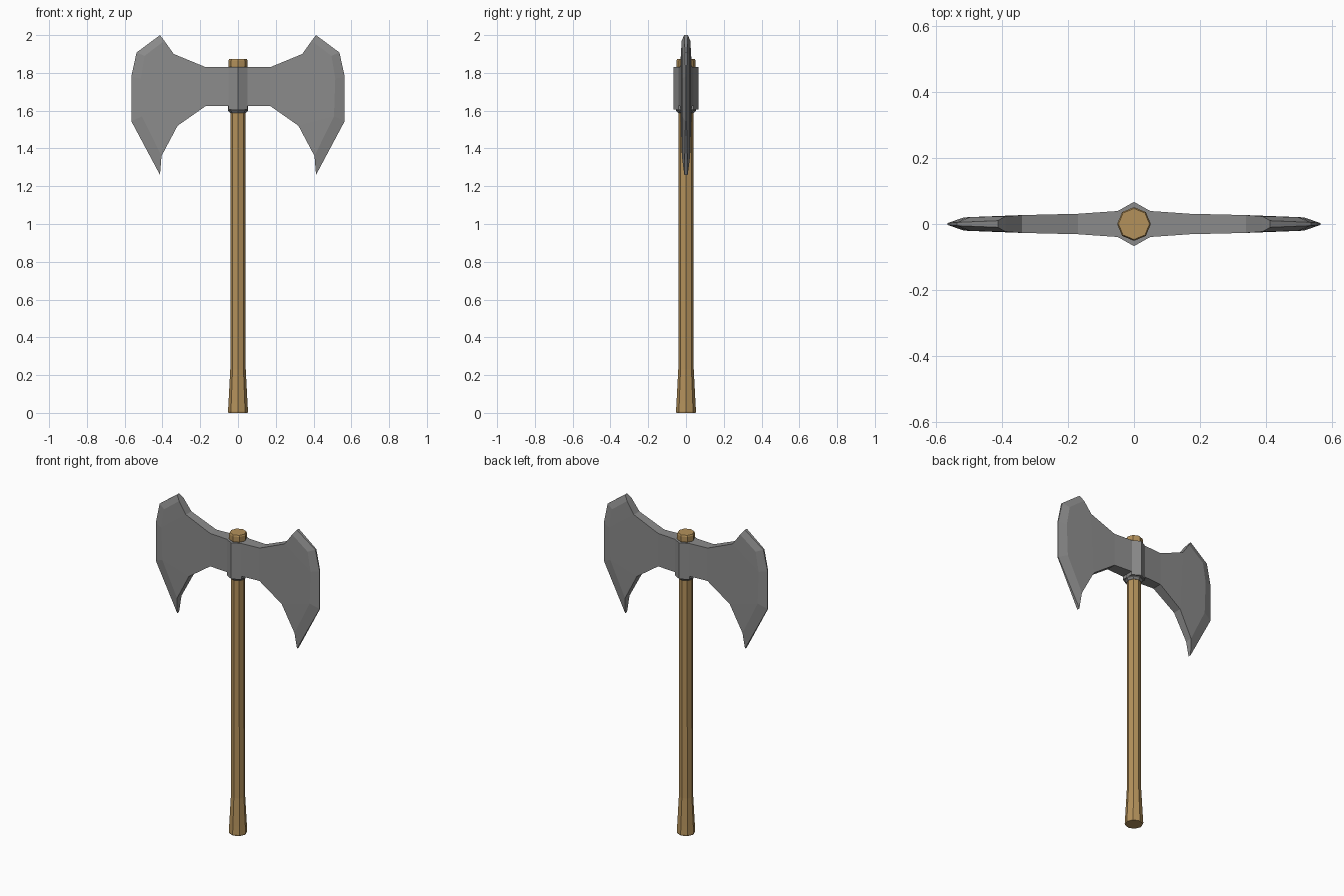
import bpy, bmesh, math

if "Cube" in bpy.data.objects:
    bpy.data.objects.remove(bpy.data.objects["Cube"])


def material(name, rgb):
    m = bpy.data.materials.new(name)
    m.diffuse_color = (*rgb, 1)
    m.use_nodes = True
    m.node_tree.nodes["Principled BSDF"].inputs["Base Color"].default_value = m.diffuse_color
    return m


wood = material("wood", (0.455, 0.285, 0.105))
steel = material("steel", (0.26, 0.26, 0.26))


def finish(name, bm, mat):
    bmesh.ops.recalc_face_normals(bm, faces=bm.faces)
    mesh = bpy.data.meshes.new(name)
    bm.to_mesh(mesh)
    bm.free()
    mesh.materials.append(mat)
    ob = bpy.data.objects.new(name, mesh)
    bpy.context.collection.objects.link(ob)


def loft(name, rings, mat):
    """Stack equal-sized rings of points, capped at both ends."""
    bm = bmesh.new()
    vs = [[bm.verts.new(p) for p in ring] for ring in rings]
    n = len(vs[0])
    for a, b in zip(vs, vs[1:]):
        for i in range(n):
            j = (i + 1) % n
            bm.faces.new((a[i], a[j], b[j], b[i]))
    bm.faces.new(vs[0])
    bm.faces.new(vs[-1])
    finish(name, bm, mat)


def octagon(r, z):
    return [(r * math.cos(i * math.pi / 4), r * math.sin(i * math.pi / 4), z) for i in range(8)]


# Wooden handle with flared foot and knob on top
loft("handle", [octagon(r, z) for r, z in [
    (0.051, 0), (0.053, 0.008), (0.050, 0.06), (0.041, 0.23), (0.040, 1.60), (0.040, 1.82),
    (0.046, 1.825), (0.051, 1.835), (0.051, 1.865), (0.047, 1.873)]], wood)

# Metal socket and the collar below it
socket = [(0, -0.067), (0.05, -0.039), (0.05, 0.039), (0, 0.067), (-0.05, 0.039), (-0.05, -0.039)]
loft("socket", [[(x, y, z) for x, y in socket] for z in (1.605, 1.83)], steel)
loft("collar", [octagon(r, z) for r, z in [(0.042, 1.588), (0.052, 1.60), (0.052, 1.63)]], steel)

# Blade points: x, z, half thickness
top = [(0.04, 1.83, 0.040), (0.17, 1.83, 0.031), (0.34, 1.90, 0.027)]
bottom = [(0.04, 1.625, 0.040), (0.17, 1.625, 0.031), (0.32, 1.52, 0.027)]
ridge = [(0.39, 1.97, 0.023), (0.495, 1.89, 0.021), (0.515, 1.77, 0.020),
         (0.508, 1.57, 0.020), (0.405, 1.36, 0.022)]
edge = [(0.413, 2.0, 0.010), (0.537, 1.908, 0.005), (0.565, 1.78, 0.003),
        (0.565, 1.545, 0.003), (0.413, 1.26, 0.009)]


def blade(name, sx):
    bm = bmesh.new()
    sides = []
    for sy in (-1, 1):
        t, b, r, e = [[bm.verts.new((sx * x, sy * y, z)) for x, z, y in pts]
                      for pts in (top, bottom, ridge, edge)]
        for i in range(2):
            bm.faces.new((t[i], t[i + 1], b[i + 1], b[i]))
        bm.faces.new((t[2], r[0], r[1], r[2]))
        bm.faces.new((t[2], r[2], r[3], b[2]))
        bm.faces.new((b[2], r[3], r[4]))
        for i in range(4):
            bm.faces.new((r[i], r[i + 1], e[i + 1], e[i]))
        sides.append(t + [r[0]] + e + [r[4]] + b[::-1])
    # Rim joining front and back
    front, back = sides
    for i in range(len(front)):
        j = (i + 1) % len(front)
        bm.faces.new((front[i], front[j], back[j], back[i]))
    finish(name, bm, steel)


blade("right_blade", 1)
blade("left_blade", -1)
